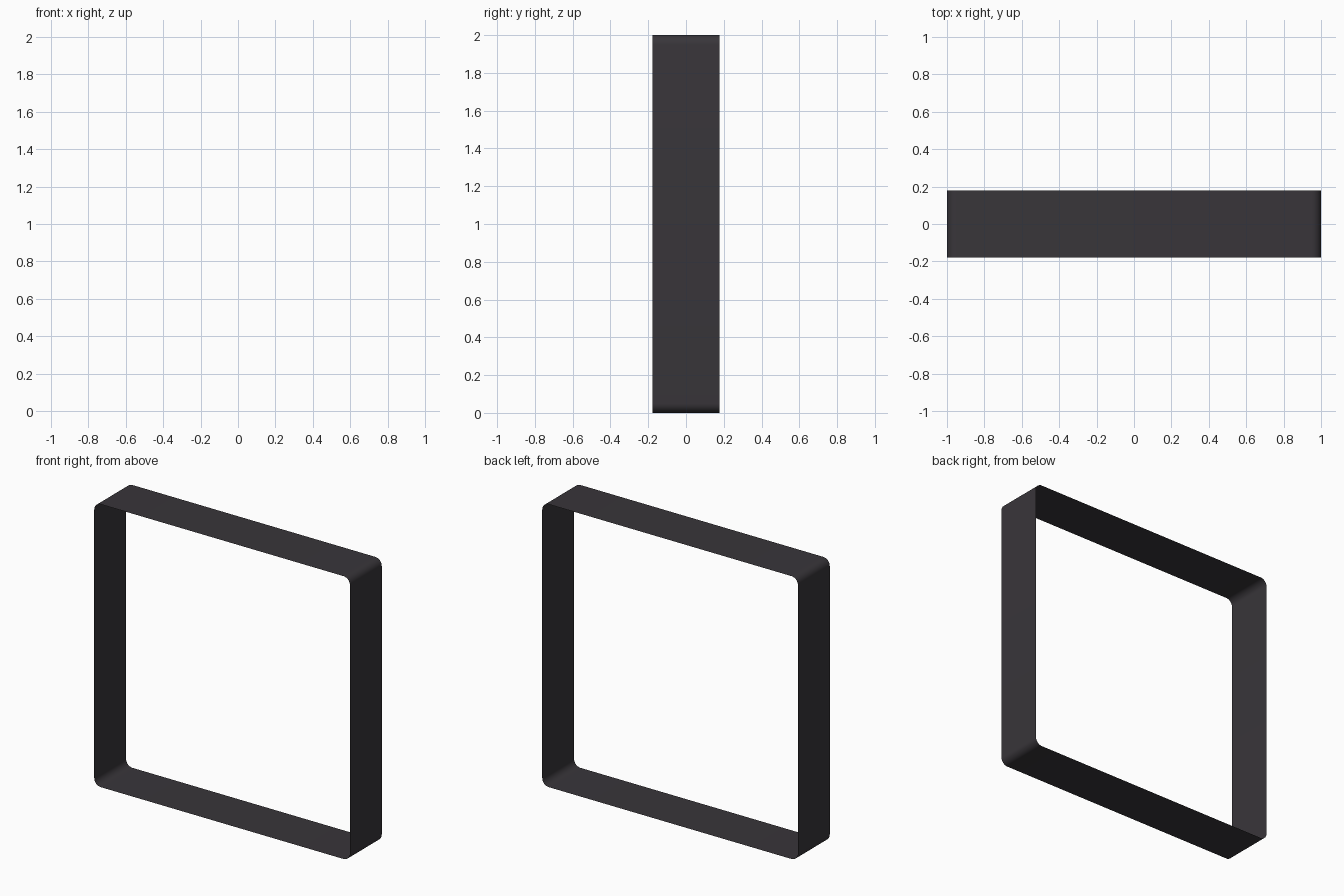
import bpy, bmesh, math

if "Cube" in bpy.data.objects:
    bpy.data.objects.remove(bpy.data.objects["Cube"])

HALF, DEPTH, RADIUS, STEPS = 1.0, 0.178, 0.05, 8

# Rounded-square outline in the xz plane
outline = []
for i, (sx, sz) in enumerate([(1, 1), (-1, 1), (-1, -1), (1, -1)]):
    cx, cz = sx * (HALF - RADIUS), HALF + sz * (HALF - RADIUS)
    for k in range(STEPS + 1):
        a = math.pi / 2 * (i + k / STEPS)
        outline.append((cx + RADIUS * math.cos(a), cz + RADIUS * math.sin(a)))

# Thin open band: front loop joined to back loop, normals outward, no thickness
bm = bmesh.new()
front = [bm.verts.new((x, -DEPTH, z)) for x, z in outline]
back = [bm.verts.new((x, DEPTH, z)) for x, z in outline]
n = len(outline)
for i in range(n):
    j = (i + 1) % n
    bm.faces.new((front[i], back[i], back[j], front[j]))
bm.normal_update()

mesh = bpy.data.meshes.new("frame_band")
bm.to_mesh(mesh)
bm.free()
band = bpy.data.objects.new("frame_band", mesh)
bpy.context.collection.objects.link(band)

# Dark finish
mat = bpy.data.materials.new("dark_finish")
mat.diffuse_color = (0.04, 0.036, 0.042, 1)
mat.use_nodes = True
mat.node_tree.nodes["Principled BSDF"].inputs["Base Color"].default_value = mat.diffuse_color
mesh.materials.append(mat)

# Smooth corners
bpy.context.view_layer.objects.active = band
band.select_set(True)
bpy.ops.object.shade_smooth_by_angle(angle=math.radians(30))
